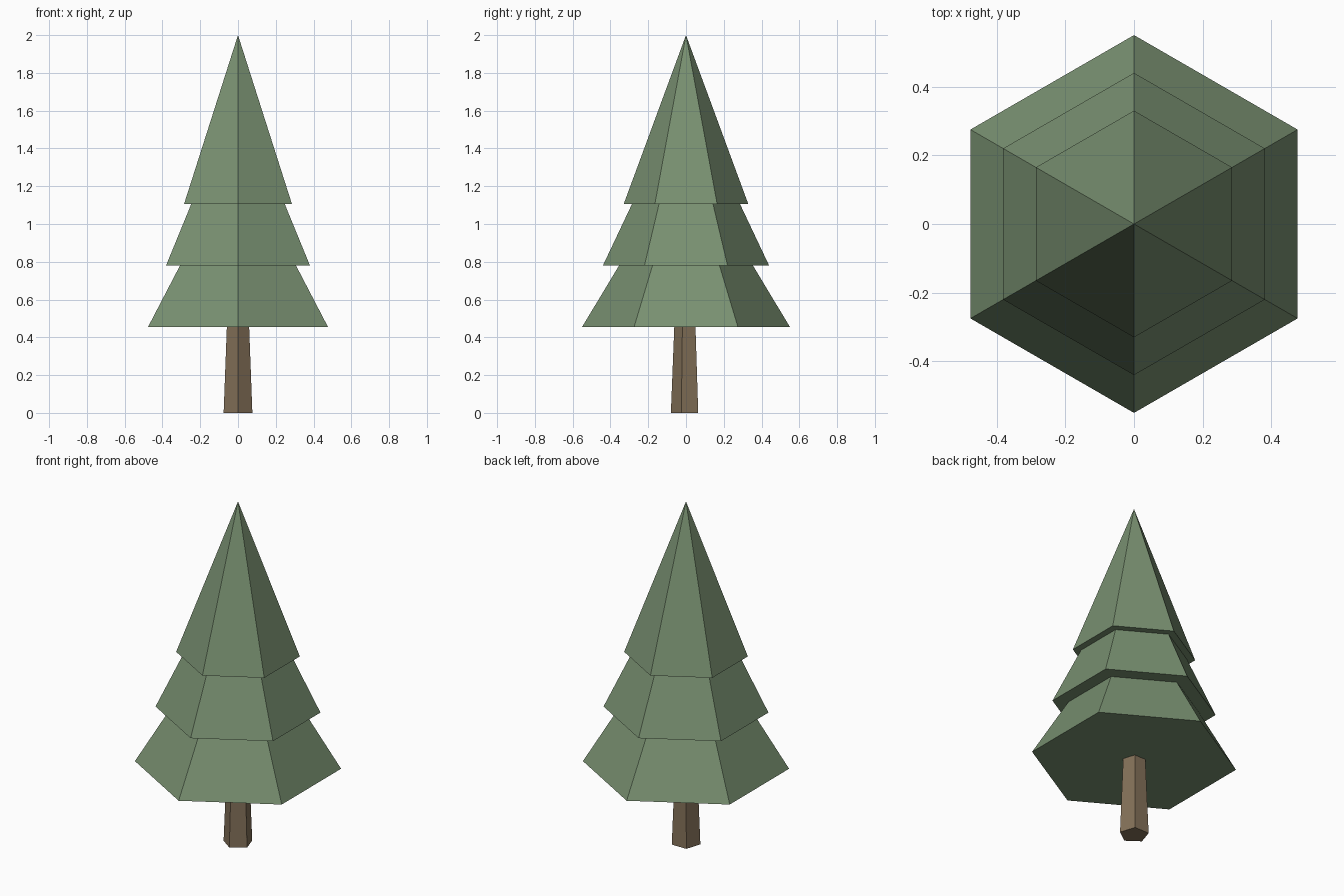
import bpy, math

if "Cube" in bpy.data.objects:
    bpy.data.objects.remove(bpy.data.objects["Cube"])


def material(name, rgb):
    m = bpy.data.materials.new(name)
    m.diffuse_color = (*rgb, 1)
    m.use_nodes = True
    m.node_tree.nodes["Principled BSDF"].inputs["Base Color"].default_value = m.diffuse_color
    return m


GREEN = material("pine green", (0.19, 0.28, 0.165))
BROWN = material("bark brown", (0.23, 0.165, 0.10))


def tapered(name, sides, r1, r2, z1, z2, mat):
    """Flat-sided cone or frustum with one corner facing the front."""
    bpy.ops.mesh.primitive_cone_add(vertices=sides, radius1=r1, radius2=r2,
                                    depth=z2 - z1, location=(0, 0, (z1 + z2) / 2),
                                    rotation=(0, 0, math.pi))
    ob = bpy.context.object
    ob.name = name
    bpy.ops.object.transform_apply(location=True, rotation=True, scale=True)
    ob.data.materials.append(mat)
    return ob


# Five-sided trunk
tapered("trunk", 5, 0.08, 0.062, 0.0, 0.456, BROWN)

# Three overlapping six-sided foliage tiers
tapered("lower_foliage", 6, 0.55, 0, 0.455, 1.37, GREEN)
tapered("middle_foliage", 6, 0.44, 0, 0.78, 1.71, GREEN)
tapered("upper_foliage", 6, 0.33, 0, 1.105, 2.0, GREEN)
